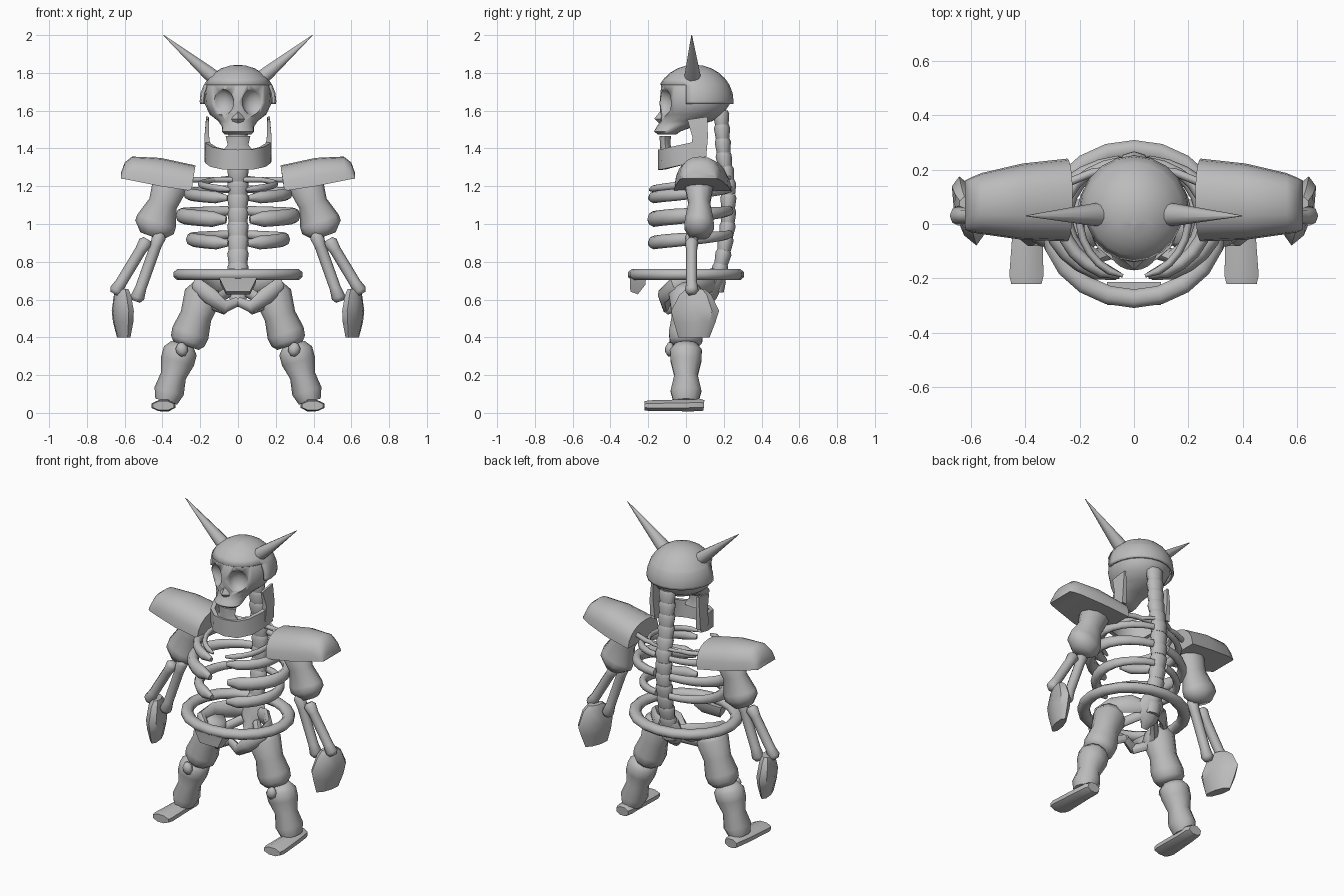
import bpy, bmesh, math
from math import sin, cos, pi, radians
from mathutils import Vector as V

if "Cube" in bpy.data.objects:
    bpy.data.objects.remove(bpy.data.objects["Cube"])

grey = bpy.data.materials.new("bone grey")
grey.diffuse_color = (0.5, 0.5, 0.5, 1)
grey.use_nodes = True
grey.node_tree.nodes["Principled BSDF"].inputs["Base Color"].default_value = grey.diffuse_color


def finish(name, bm, mirror=False, angle=50):
    bmesh.ops.recalc_face_normals(bm, faces=bm.faces[:])
    me = bpy.data.meshes.new(name)
    bm.to_mesh(me)
    bm.free()
    me.shade_smooth()
    me.set_sharp_from_angle(angle=radians(angle))
    me.materials.append(grey)
    ob = bpy.data.objects.new(name, me)
    bpy.context.collection.objects.link(ob)
    if mirror:
        ob.modifiers.new("mirror", 'MIRROR').use_mirror_merge = False
    return ob


def loft(name, rings, mirror=False, closed=False, angle=50):
    bm = bmesh.new()
    vs = [[bm.verts.new(p) for p in r] for r in rings]
    n = len(rings[0])
    for i in range(len(rings) if closed else len(rings) - 1):
        a, b = vs[i], vs[(i + 1) % len(vs)]
        for j in range(n):
            k = (j + 1) % n
            bm.faces.new((a[j], a[k], b[k], b[j]))
    if not closed:
        bm.faces.new(vs[0])
        bm.faces.new(vs[-1])
    return finish(name, bm, mirror, angle)


def tube(name, pts, radii, n=8, mirror=False, closed=False, turn=0.0, angle=50):
    """Sweep along points; radii are (side, up). Steep paths use side = x, up = y."""
    pts = [V(p) for p in pts]
    m = len(pts)
    steep = abs((pts[-1] - pts[0]).normalized().z) > 0.7 and not closed
    ref = V((0, 1, 0)) if steep else V((0, 0, 1))
    rings = []
    for i, p in enumerate(pts):
        if closed:
            t = pts[(i + 1) % m] - pts[i - 1]
        else:
            t = pts[min(i + 1, m - 1)] - pts[max(i - 1, 0)]
        t.normalize()
        side = t.cross(ref).normalized()
        up = side.cross(t)
        a, b = radii[i]
        rings.append([p + side * a * cos(2 * pi * j / n + turn) + up * b * sin(2 * pi * j / n + turn)
                      for j in range(n)])
    return loft(name, rings, mirror, closed, angle=angle)


def bone(name, p, q, prof, n=10, mirror=True):
    p, q = V(p), V(q)
    return tube(name, [p.lerp(q, t) for t, a, b in prof], [(a, b) for t, a, b in prof], n, mirror, angle=65)


def ellipse_ring(z, w, y0, y1, n=20):
    return [(w * cos(2 * pi * j / n), (y0 + y1) / 2 + (y1 - y0) / 2 * sin(2 * pi * j / n), z)
            for j in range(n)]


# Skull with carved eye sockets
skull = loft("skull", [ellipse_ring(*r) for r in (
    (1.475, .07, -.15, -.05), (1.49, .085, -.17, -.03), (1.515, .085, -.155, .04),
    (1.545, .105, -.135, .14), (1.58, .15, -.135, .195), (1.64, .178, -.14, .235),
    (1.75, .17, -.13, .22), (1.80, .11, -.08, .16))])
bm = bmesh.new()
bmesh.ops.create_uvsphere(bm, u_segments=14, v_segments=10, radius=1)
for v in bm.verts:
    v.co = V((.089 + v.co.x * .068, -.128 + v.co.y * .06, 1.645 + v.co.z * .073))
cutter = finish("eye_socket_cutter", bm, True)
cutter.hide_render = True
cutter.hide_viewport = True
cut = skull.modifiers.new("sockets", 'BOOLEAN')
cut.operation, cut.object = 'DIFFERENCE', cutter
tube("nose", [(0, -.12, 1.60), (0, -.135, 1.555), (0, -.125, 1.53)],
     [(.008, .012), (.035, .033), (.02, .01)], 4)

# Helmet: dome with the lower front cut away
bm = bmesh.new()
bmesh.ops.create_uvsphere(bm, u_segments=20, v_segments=14, radius=1)
for v in bm.verts:
    v.co = V((v.co.x * .203, .045 + v.co.y * .207, 1.65 + v.co.z * .193))
for co, no, clear in (((0, 0, 1.635), (0, 0, 1), True), ((0, 0, 1.74), (0, 0, 1), False),
                      ((0, 0, 0), (0, 1, 0), False)):
    bmesh.ops.bisect_plane(bm, geom=bm.verts[:] + bm.edges[:] + bm.faces[:],
                           plane_co=co, plane_no=no, clear_inner=clear)
front = [f for f in bm.faces if f.calc_center_median().y < 0 and f.calc_center_median().z < 1.74]
bmesh.ops.delete(bm, geom=front, context='FACES')
helmet = finish("helmet", bm)
helmet.modifiers.new("thickness", 'SOLIDIFY').thickness = .015
bone("horn", (.115, .035, 1.765), (.395, .03, 2.0), ((0, .045, .04), (.15, .04, .038), (1, .002, .002)))

# Lower jaw
half = [(.165, .09, 1.39), (.16, .02, 1.375), (.13, -.07, 1.355), (.075, -.12, 1.342)]
jaw = half + [(0, -.135, 1.34)] + [(-x, y, z) for x, y, z in reversed(half)]
tube("jaw", jaw, [(.018, .075)] * 9, 4, turn=pi / 4)
tube("jaw_branch", [(.163, .065, 1.36), (.165, .075, 1.46), (.162, .06, 1.56)],
     [(.022, .06), (.018, .058), (.01, .075)], 4, True, turn=pi / 4)
tube("lower_teeth", [(0, -.105, 1.38), (0, -.11, 1.42), (0, -.11, 1.465)],
     [(.085, .03), (.055, .028), (.065, .03)], 8)

# Spine of separate vertebrae following a gentle curve
path = [(.60, .16), (.72, .17), (.85, .2), (1.0, .222), (1.2, .225), (1.35, .2), (1.6, .185)]


def spine_y(z):
    for (z0, y0), (z1, y1) in zip(path, path[1:]):
        if z <= z1:
            return y0 + (y1 - y0) * (z - z0) / (z1 - z0)
    return path[-1][1]


count = 13
step = (1.6 - .64) / count
for i in range(count):
    z = .64 + i * step
    tube("vertebra", [(0, spine_y(z + step * t), z + step * t) for t in (0, .75, 1)],
         [(.049, .036), (.057, .043), (.05, .036)], 8, angle=60)

# Ribs: open at the front, thicker towards the tips
for z, w, r, drop in ((1.19, .2, .018, .04), (1.14, .265, .032, .03),
                      (1.025, .30, .042, .03), (.90, .25, .036, .03)):
    pts, rad = [], []
    for i in range(12):
        t = i / 11
        a = radians(80 - 158 * t)
        pts.append((w * cos(a), .02 + .215 * sin(a), z + drop * (1 - 1.6 * t) + .015))
        k = (.6 + .4 * min(1, t * 1.6)) * (.45 if i == 11 else 1)
        rad.append((r * k * .8, r * k))
    tube("rib", pts, rad, 8, True, angle=65)
tube("collarbone", [(.03, .2, 1.235), (.15, .19, 1.235), (.32, .12, 1.235)], [(.015, .015)] * 3, 8, True)

# Shoulder guards: arched blocks, domed towards the outside
rings = []
for x, base, top, yc, ry in ((.225, 1.175, 1.31, .088, .152), (.41, 1.20, 1.35, .082, .14),
                             (.56, 1.23, 1.357, .075, .112), (.60, 1.238, 1.325, .07, .10),
                             (.62, 1.24, 1.27, .07, .09)):
    ring = []
    for j in range(11):
        a = pi * j / 10
        ring.append((x + .02 * (1 - sin(a)) * (x < .3), yc + ry * math.copysign(abs(cos(a)) ** .85, cos(a)),
                     base + (top - base) * sin(a) ** .85))
    rings.append(ring)
loft("shoulder_guard", rings, True)

# Arms
bone("upper_arm", (.345, .07, 1.25), (.46, .07, .935),
     ((0, .07, .06), (.12, .095, .082), (.45, .077, .06), (.75, .108, .08), (.85, .108, .082), (1, .06, .055)))
fore = ((0, .022, .022), (.06, .037, .036), (.2, .03, .029), (.8, .03, .029), (.94, .037, .036), (1, .022, .022))
bone("outer_forearm", (.48, .03, .92), (.655, .03, .63), fore, 8)
bone("inner_forearm", (.41, .03, .955), (.54, .03, .59), fore, 8)

# Hands: flat mitten wedges, slightly turned
rings = []
for z, x, yc, ry, rx in ((.655, .61, .05, .05, .035), (.625, .612, .05, .085, .05),
                         (.54, .61, .048, .127, .06), (.48, .608, .046, .11, .057),
                         (.40, .605, .042, .083, .035)):
    rings.append([(x + rx * cos(a) * .85 + .25 * ry * sin(a), yc + ry * sin(a), z)
                  for a in (2 * pi * j / 8 for j in range(8))])
loft("hand", rings, True, angle=40)

# Belt ring and buckle
tube("belt_ring", [(.308 * cos(2 * pi * i / 20), .274 * sin(2 * pi * i / 20), .732) for i in range(20)],
     [(.037, .031)] * 20, 8, closed=True, turn=pi / 8)
tube("buckle", [(0, -.255, .715), (0, -.255, .69), (0, -.275, .635)],
     [(.14, .06), (.13, .06), (.09, .03)], 4, turn=pi / 4)

# Pelvis: sacrum plus curved hip bones
tube("sacrum", [(0, .17, .76), (0, .16, .70), (0, .13, .62), (0, .09, .58)],
     [(.06, .04), (.09, .045), (.06, .035), (.02, .02)], 8)
tube("hip_blade", [(.04, .15, .69), (.12, .12, .69), (.2, .03, .69), (.215, -.06, .675),
                   (.15, -.12, .62), (.07, -.10, .56), (0, -.08, .59)],
     [(.02, .04), (.022, .06), (.025, .05), (.03, .045), (.03, .045), (.025, .035), (.02, .025)], 8, True)
tube("lower_hip", [(.05, .12, .64), (.12, .04, .60), (.13, -.04, .57), (.07, -.10, .55)],
     [(.025, .03)] * 4, 8, True)

# Legs
bone("thigh", (.17, 0, .67), (.275, 0, .355),
     ((0, .07, .07), (.15, .1, .095), (.5, .084, .078), (.78, .1, .095), (.92, .093, .09), (1, .07, .07)))
bone("kneecap", (.305, -.085, .372), (.29, -.085, .30),
     ((0, .012, .01), (.35, .032, .025), (.7, .03, .025), (1, .012, .01)), 8)
bone("shin", (.295, 0, .365), (.38, 0, .06),
     ((0, .06, .06), (.12, .09, .088), (.3, .09, .085), (.55, .068, .065), (.82, .08, .085), (1, .06, .07)))
tube("foot", [(.395, -.22, .038), (.395, -.19, .038), (.39, 0, .04), (.385, .07, .042), (.385, .095, .04)],
     [(.06, .026), (.068, .031), (.058, .034), (.055, .036), (.045, .03)], 8, True, turn=pi / 8)
